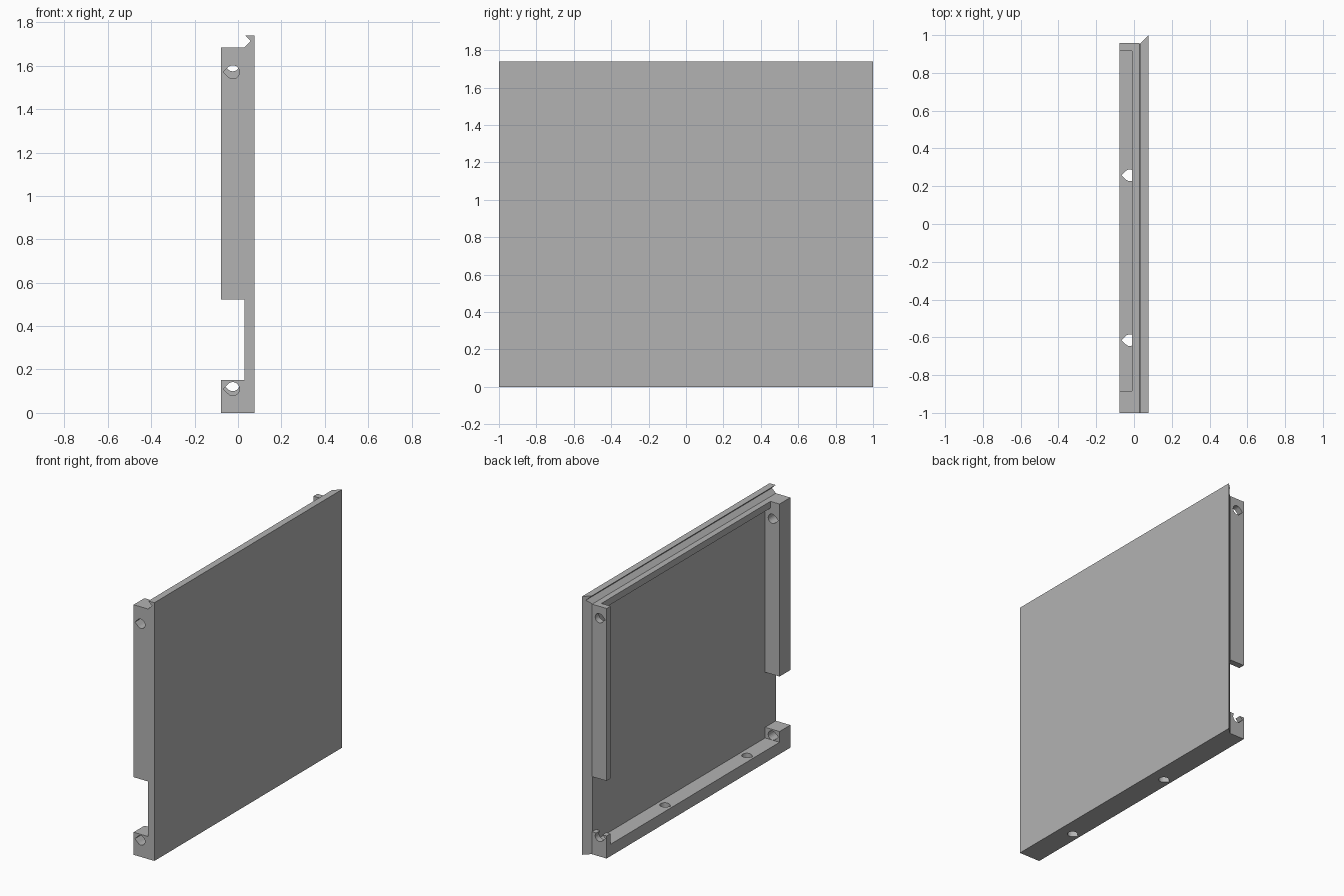
import bpy, bmesh, math
from mathutils import Vector

cube = bpy.data.objects.get("Cube")
if cube:
    bpy.data.objects.remove(cube, do_unlink=True)

grey = bpy.data.materials.new("plain_grey")
grey.use_nodes = True
grey.diffuse_color = (0.45, 0.45, 0.45, 1)
grey.node_tree.nodes["Principled BSDF"].inputs["Base Color"].default_value = (0.45, 0.45, 0.45, 1)

# Shared levels
OUTER, INNER, RIM = 0.077, 0.03, -0.078
FRAME_TOP, TOP = 1.685, 1.74
FRONT_IN, BACK_IN, BACK_OUT = -0.885, 0.915, 0.957


def prism(name, points, sweep):
    """Extrude a planar outline along the sweep vector."""
    bm = bmesh.new()
    face = bm.faces.new([bm.verts.new(p) for p in points])
    made = bmesh.ops.extrude_face_region(bm, geom=[face])["geom"]
    ends = [v for v in made if isinstance(v, bmesh.types.BMVert)]
    bmesh.ops.translate(bm, verts=ends, vec=sweep)
    bmesh.ops.recalc_face_normals(bm, faces=bm.faces)
    mesh = bpy.data.meshes.new(name)
    bm.to_mesh(mesh)
    bm.free()
    mesh.materials.append(grey)
    obj = bpy.data.objects.new(name, mesh)
    bpy.context.collection.objects.link(obj)
    return obj


def box(name, x, y, z):
    outline = [(x[0], y[0], z[0]), (x[1], y[0], z[0]), (x[1], y[1], z[0]), (x[0], y[1], z[0])]
    return prism(name, outline, Vector((0, 0, z[1] - z[0])))


def drill(target, centre, axis, length, radius=0.031):
    """Cut a teardrop hole whose tip points to the open side."""
    c = Vector(centre)
    side = Vector((0, 0, 1)) if axis.y else Vector((0, 1, 0))
    outline = []
    for i in range(19):
        a = math.radians(-135 + 15 * i)
        outline.append(c + radius * (Vector((math.cos(a), 0, 0)) + side * math.sin(a)))
    outline.append(c - Vector((radius * math.sqrt(2), 0, 0)))
    cutter = prism("hole_cutter", [p - axis * length / 2 for p in outline], axis * length)
    cutter.hide_render = True
    mod = target.modifiers.new("hole", "BOOLEAN")
    mod.operation, mod.solver, mod.object = "DIFFERENCE", "EXACT", cutter
    bpy.context.view_layer.objects.active = target
    bpy.ops.object.modifier_apply(modifier=mod.name)
    bpy.data.objects.remove(cutter, do_unlink=True)


# Panel with a grooved top lip and a mitred back end
profile = [(OUTER, 0), (OUTER, TOP), (0.032, TOP), (0.059, 1.713), (INNER, FRAME_TOP), (INNER, 0)]
panel = prism("panel", [(x, -1, z) for x, z in profile], Vector((0, 2, 0)))
for v in panel.data.vertices:
    if v.co.y > 0:
        v.co.y = 1 - (OUTER - v.co.x)

# Posts and corner blocks, each with a cross hole
ALONG, UP = Vector((0, 1, 0)), Vector((0, 0, 1))
for side, span, lift in (("front", (-1, FRONT_IN), 0), ("back", (BACK_IN, BACK_OUT), 1)):
    mid = sum(span) / 2
    post = box(side + "_post", (RIM, INNER), span, (0.523, FRAME_TOP))
    drill(post, (-0.024, mid, 1.571 + 0.034 * lift), ALONG, 0.3)
    block = box(side + "_corner_block", (RIM, INNER), span, (0, 0.152))
    drill(block, (-0.024, mid, 0.111 + 0.02 * lift), ALONG, 0.3)

# Rails between the posts
box("top_rail", (-0.01, INNER), (FRONT_IN, BACK_IN), (1.64, FRAME_TOP))
rail = box("bottom_rail", (RIM, INNER), (FRONT_IN, BACK_IN), (0, 0.08))
for y in (0.258, -0.615):
    drill(rail, (-0.022, y, 0.04), UP, 0.3)
